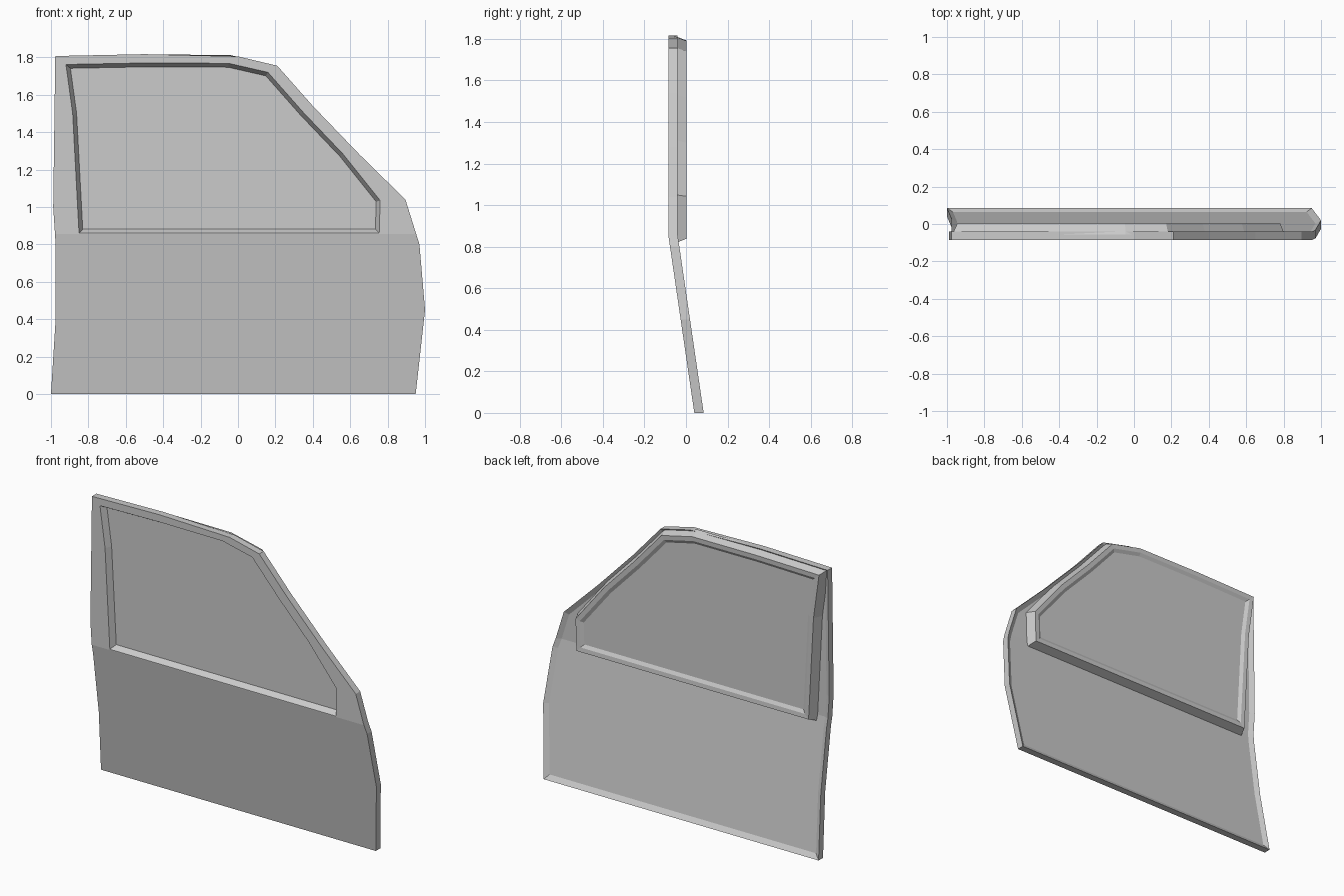
import bpy, bmesh
from mathutils import Vector

if "Cube" in bpy.data.objects:
    bpy.data.objects.remove(bpy.data.objects["Cube"])

# Door silhouette and window opening as (x, z), counter-clockwise
OUTLINE = [(-1, 0), (0.95, 0), (1.0, 0.45), (0.97, 0.8), (0.895, 1.04), (0.65, 1.28),
           (0.40, 1.54), (0.21, 1.755), (0, 1.805), (-0.5, 1.817), (-0.977, 1.807),
           (-0.988, 1.0), (-0.975, 0.8), (-0.975, 0.4)]
WINDOW = [(-0.85, 0.86), (0.755, 0.86), (0.76, 1.035), (0.56, 1.285), (0.35, 1.505),
          (0.16, 1.72), (-0.05, 1.768), (-0.5, 1.77), (-0.92, 1.762), (-0.884, 1.5)]
BEND = 0.855          # height where the lower panel starts leaning back
FRONT, BACK, PANEL = -0.085, -0.04, -0.056


def offset(loop, d):
    """Mitred offset of a closed loop, positive d grows it."""
    pts, out = [Vector(p) for p in loop], []
    for i, p in enumerate(pts):
        a = (p - pts[i - 1]).normalized()
        b = (pts[(i + 1) % len(pts)] - p).normalized()
        na, nb = Vector((a.y, -a.x)), Vector((b.y, -b.x))
        out.append(p + (na + nb) * d / (1 + na.dot(nb)))
    return out


def add_loop(bm, loop, y):
    return [bm.verts.new((x, y, z)) for x, z in loop]


def bridge(bm, a, b):
    for i in range(len(a)):
        j = (i + 1) % len(a)
        bm.faces.new((a[i], a[j], b[j], b[i]))


def fill_between(bm, outer, inner):
    """Fill the flat area between an outline and a hole."""
    edges = []
    for loop in (outer, inner):
        for i, v in enumerate(loop):
            w = loop[(i + 1) % len(loop)]
            edges.append(bm.edges.get((v, w)) or bm.edges.new((v, w)))
    bmesh.ops.triangle_fill(bm, use_beauty=True, edges=edges, normal=(0, -1, 0))


def finish(bm, name):
    bmesh.ops.recalc_face_normals(bm, faces=bm.faces)
    mesh = bpy.data.meshes.new(name)
    bm.to_mesh(mesh)
    bm.free()
    obj = bpy.data.objects.new(name, mesh)
    bpy.context.collection.objects.link(obj)
    return obj


# Door shell: outer skin, edge flange, sloping hem and inner panel
bm = bmesh.new()
skin = add_loop(bm, OUTLINE, FRONT)
edge = add_loop(bm, OUTLINE, BACK)
hem = add_loop(bm, offset(OUTLINE, -0.03), PANEL)
hole_front = add_loop(bm, WINDOW, FRONT)
hole_back = add_loop(bm, offset(WINDOW, 0.012), PANEL)
bridge(bm, skin, edge)
bridge(bm, edge, hem)
fill_between(bm, skin, hole_front)
fill_between(bm, hem, hole_back)
bmesh.ops.bisect_plane(bm, geom=bm.verts[:] + bm.edges[:] + bm.faces[:],
                       plane_co=(0, 0, BEND), plane_no=(0, 0, 1))
for v in bm.verts:
    v.co.y += max(0, BEND - v.co.z) * 0.125 / BEND
finish(bm, "door_shell")

# Window frame: shallow opening wall in front, chamfered ring behind
for name, profile in (
        ("window_frame_front", [(0.0, FRONT), (-0.021, -0.048)]),
        ("window_frame_back", [(-0.026, -0.012), (-0.006, 0.0), (0.022, 0.002), (0.045, PANEL)])):
    bm = bmesh.new()
    rings = [add_loop(bm, offset(WINDOW, d), y) for d, y in profile]
    for a, b in zip(rings, rings[1:]):
        bridge(bm, a, b)
    finish(bm, name)

# Window glass: front and back faces seated in the frame
bm = bmesh.new()
front = add_loop(bm, offset(WINDOW, -0.021), -0.048)
back = add_loop(bm, offset(WINDOW, -0.026), -0.012)
bm.faces.new(front)
bm.faces.new(back)
bridge(bm, front, back)
finish(bm, "window_glass")
